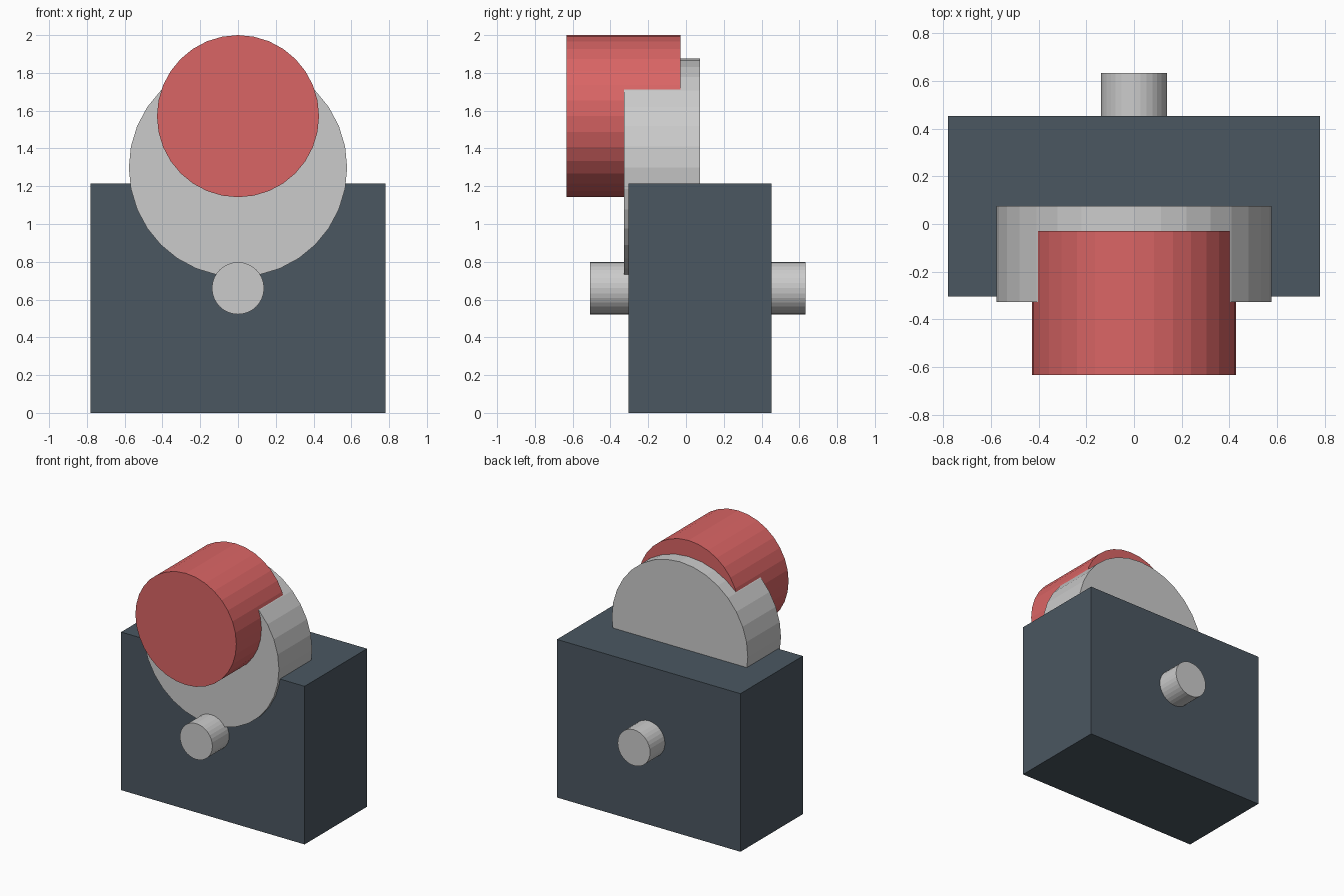
import bpy
import math

if "Cube" in bpy.data.objects:
    bpy.data.objects.remove(bpy.data.objects["Cube"])


def material(name, color):
    mat = bpy.data.materials.new(name)
    mat.diffuse_color = color
    mat.use_nodes = True
    mat.node_tree.nodes["Principled BSDF"].inputs["Base Color"].default_value = mat.diffuse_color
    return mat


def box(name, x, y, z, mat=None):
    bpy.ops.mesh.primitive_cube_add(size=1, location=[(a + b) / 2 for a, b in (x, y, z)])
    ob = bpy.context.object
    ob.name = name
    ob.scale = [b - a for a, b in (x, y, z)]
    bpy.ops.object.transform_apply(location=False, rotation=False, scale=True)
    if mat:
        ob.data.materials.append(mat)


def cylinder_y(name, radius, y0, y1, z, mat=None):
    bpy.ops.mesh.primitive_cylinder_add(vertices=32, radius=radius, depth=y1 - y0,
                                        location=(0, (y0 + y1) / 2, z),
                                        rotation=(math.pi / 2, 0, 0))
    ob = bpy.context.object
    ob.name = name
    if mat:
        ob.data.materials.append(mat)


slate = material("slate", (0.07, 0.095, 0.12, 1))
red = material("red", (0.70, 0.13, 0.13, 1))

# Solid housing block
box("housing", (-0.78, 0.78), (-0.305, 0.453), (0, 1.215), slate)

# Large disc set into the housing
cylinder_y("disc", 0.578, -0.328, 0.075, 1.298)

# Red drum in front of the disc
cylinder_y("drum", 0.429, -0.633, -0.03, 1.571, red)

# Thin axle running through the housing
cylinder_y("axle", 0.138, -0.508, 0.633, 0.66)
